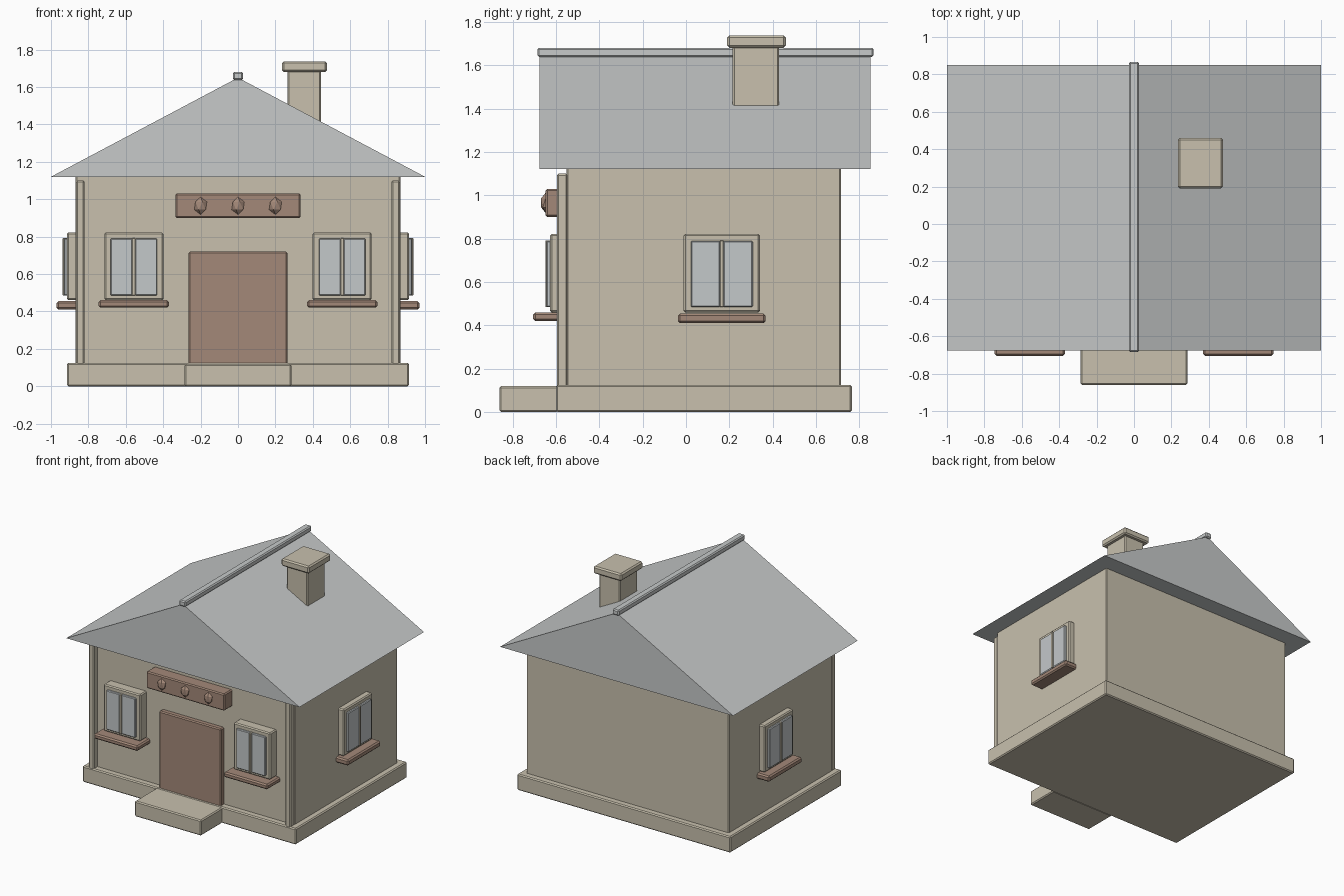
import bpy, bmesh, math
from mathutils import Matrix

if "Cube" in bpy.data.objects:
    bpy.data.objects.remove(bpy.data.objects["Cube"])


def material(name, rgb):
    m = bpy.data.materials.new(name)
    m.diffuse_color = (*rgb, 1)
    m.use_nodes = True
    m.node_tree.nodes["Principled BSDF"].inputs["Base Color"].default_value = m.diffuse_color
    return m


STONE = material("warm_stone", (0.58, 0.53, 0.42))
WOOD = material("brown_wood", (0.37, 0.25, 0.19))
SLATE = material("pale_slate", (0.57, 0.59, 0.59))
GLASS = material("window_glass", (0.55, 0.58, 0.59))


def finish(name, bm, mat):
    bmesh.ops.recalc_face_normals(bm, faces=bm.faces)
    me = bpy.data.meshes.new(name)
    bm.to_mesh(me)
    bm.free()
    me.materials.append(mat)
    ob = bpy.data.objects.new(name, me)
    bpy.context.collection.objects.link(ob)
    return ob


def box(name, x, y, z, mat, bevel=0.008, matrix=None):
    """Bevelled box from (min, max) ranges, optionally moved by a matrix."""
    bm = bmesh.new()
    bmesh.ops.create_cube(bm, size=1)
    for v in bm.verts:
        for i, (lo, hi) in enumerate((x, y, z)):
            v.co[i] = lo if v.co[i] < 0 else hi
    if matrix:
        bm.transform(matrix)
    ob = finish(name, bm, mat)
    mod = ob.modifiers.new("edge_bevel", "BEVEL")
    mod.width = bevel
    mod.segments = 1
    return ob


# Base, entrance step and walls
box("foundation", (-0.915, 0.915), (-0.60, 0.765), (0, 0.125), STONE)
box("entrance_step", (-0.285, 0.285), (-0.86, -0.59), (0, 0.12), STONE)
box("walls", (-0.868, 0.868), (-0.55, 0.715), (0.11, 1.13), STONE, 0.006)

# Front corner posts
for side, s in (("left", -1), ("right", 1)):
    x = sorted((s * 0.82, s * 0.866))
    box(f"{side}_corner_post", x, (-0.595, -0.545), (0.09, 1.10), STONE)

# Gabled roof as an extruded triangle
bm = bmesh.new()
gable = bm.faces.new([bm.verts.new((x, -0.675, z))
                      for x, z in ((-1, 1.12), (1, 1.12), (0, 1.65))])
ext = bmesh.ops.extrude_face_region(bm, geom=[gable])
bmesh.ops.translate(bm, vec=(0, 1.525, 0),
                    verts=[g for g in ext["geom"] if isinstance(g, bmesh.types.BMVert)])
finish("roof", bm, SLATE)
box("roof_ridge", (-0.028, 0.028), (-0.685, 0.865), (1.637, 1.68), SLATE)

# Chimney
box("chimney", (0.265, 0.445), (0.215, 0.43), (1.36, 1.69), STONE)
box("chimney_cap", (0.235, 0.475), (0.19, 0.46), (1.68, 1.737), STONE, 0.01)

# Door and sign board
box("door", (-0.265, 0.265), (-0.59, -0.54), (0.115, 0.72), WOOD)
box("sign_board", (-0.335, 0.335), (-0.647, -0.54), (0.90, 1.03), WOOD)

# Low-poly studs on the sign
for i, x in enumerate((-0.2, 0, 0.2)):
    bm = bmesh.new()
    bmesh.ops.create_icosphere(bm, subdivisions=1, radius=1)
    bm.transform(Matrix.Translation((x, -0.647, 0.965)) @
                 Matrix.Diagonal((0.038, 0.025, 0.047, 1)))
    finish(f"sign_stud_{i + 1}", bm, WOOD)


def window(name, matrix, half, sill_half, sill_z, sill_depth):
    """Window facing -y with the wall surface at y = 0."""
    def part(label, hw, depth, z, mat, bevel):
        box(f"{name}_{label}", (-hw, hw), (-depth, 0.015), z, mat, bevel, matrix)
    part("frame", half, 0.05, (0.46, 0.822), STONE, 0.008)
    part("mullion", 0.009, 0.072, (0.484, 0.792), STONE, 0.003)
    part("sill", sill_half, sill_depth, sill_z, WOOD, 0.01)
    # Two panes beside the mullion
    for side, s in (("left", -1), ("right", 1)):
        x = sorted((s * 0.007, s * (half - 0.033)))
        box(f"{name}_{side}_pane", x, (-0.066, 0.0), (0.485, 0.79), GLASS,
            0.005, matrix)


# Two front windows and one on each side wall
for side, s in (("left", -1), ("right", 1)):
    window(f"front_{side}_window", Matrix.Translation((s * 0.557, -0.577, 0)),
           0.158, 0.188, (0.42, 0.46), 0.128)
    window(f"{side}_side_window",
           Matrix.Translation((s * 0.865, 0.165, 0)) @
           Matrix.Rotation(s * math.pi / 2, 4, "Z"),
           0.176, 0.202, (0.41, 0.455), 0.105)

# Front window frames reach back to the wall plane
for ob in bpy.data.objects:
    if ob.name.startswith("front_") and ob.name.endswith(("_frame", "_sill")):
        for v in ob.data.vertices:
            if v.co.y > -0.57:
                v.co.y = -0.54
